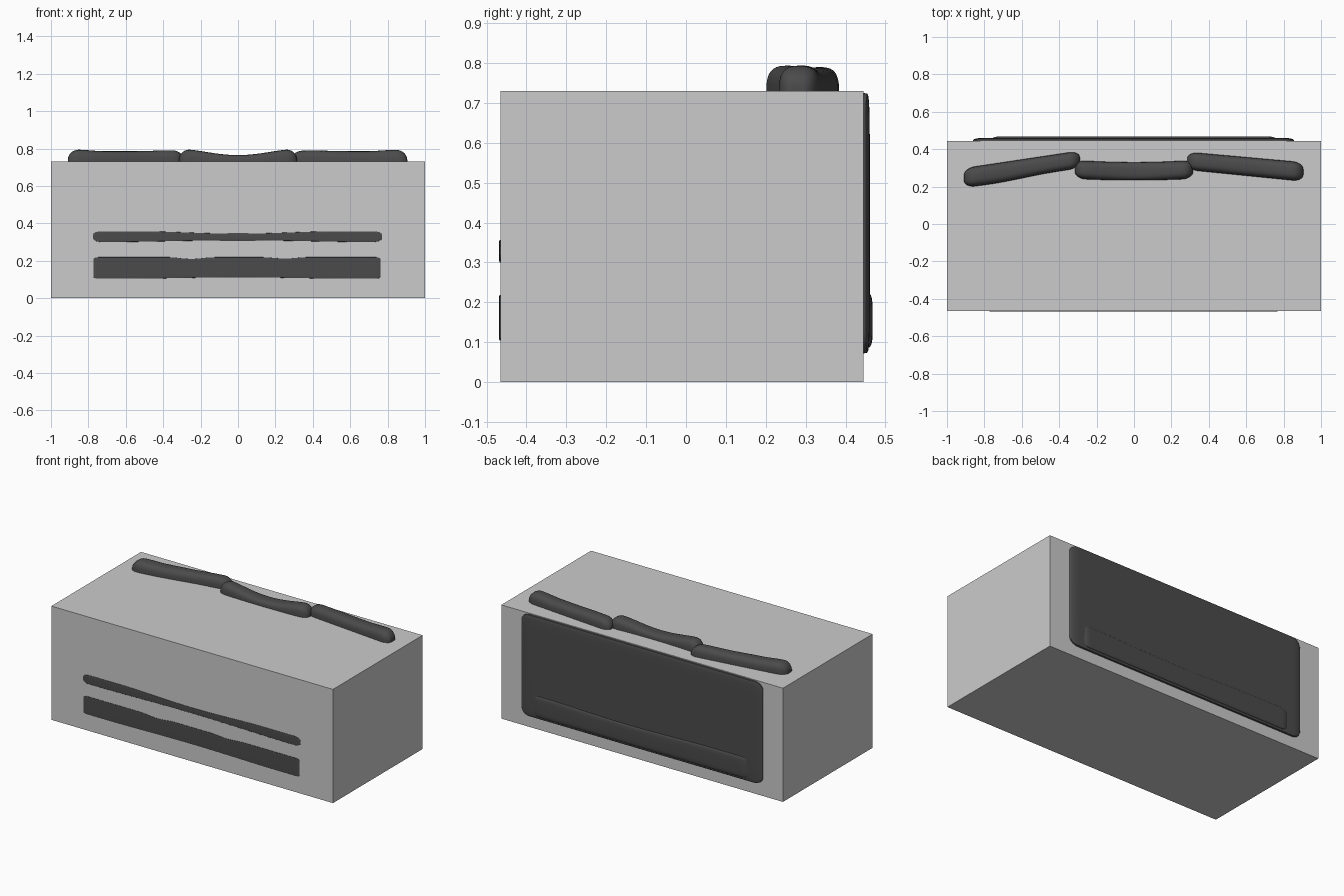
import bpy, bmesh
from math import sin, cos, pi, copysign

cube = bpy.data.objects.get("Cube")
if cube:
    bpy.data.objects.remove(cube)


def material(name, value):
    m = bpy.data.materials.new(name)
    m.use_nodes = True
    colour = (value, value, value, 1)
    m.diffuse_color = colour
    m.node_tree.nodes["Principled BSDF"].inputs["Base Color"].default_value = colour
    return m


LIGHT = material("light grey", 0.6)
DARK = material("charcoal", 0.07)


def finish(name, bm, mat):
    bmesh.ops.recalc_face_normals(bm, faces=bm.faces[:])
    mesh = bpy.data.meshes.new(name)
    bm.to_mesh(mesh)
    bm.free()
    mesh.materials.append(mat)
    obj = bpy.data.objects.new(name, mesh)
    bpy.context.collection.objects.link(obj)
    return obj


def power(v, p):
    return copysign(abs(v) ** p, v)


def pad(name, u0, u1, lower, upper, height, place, round_end=0.05, tip=0.3, square=0.5):
    """Low domed cushion swept along u; lower, upper and height are functions of u.
    place turns (u, v, height) into a point; square shapes the cross-section."""
    bm = bmesh.new()
    rings, steps, arc = [], 64, 16
    for i in range(steps + 1):
        u = (u0 + u1) / 2 - (u1 - u0) / 2 * cos(pi * i / steps)
        # rounded ends
        e = min(1, max(0, 1 - min(u - u0, u1 - u) / round_end))
        k = (1 - e * e) ** 0.5
        mid, half = (lower(u) + upper(u)) / 2, (upper(u) - lower(u)) / 2
        half *= tip + (1 - tip) * k
        h = height(u) * (0.15 + 0.85 * k)
        ring = []
        for j in range(arc + 1):
            a = pi * j / arc
            v = mid + half * power(cos(a), square)
            ring.append(bm.verts.new(place(u, v, h * abs(sin(a)) ** square)))
        rings.append(ring)
    for r, s in zip(rings, rings[1:]):
        for j in range(arc + 1):
            n = (j + 1) % (arc + 1)
            bm.faces.new((r[j], r[n], s[n], s[j]))
    bm.faces.new(rings[0])
    bm.faces.new(rings[-1])
    obj = finish(name, bm, DARK)
    bpy.context.view_layer.objects.active = obj
    obj.select_set(True)
    bpy.ops.object.shade_smooth_by_angle(angle=0.7)
    obj.select_set(False)


# main box
FRONT, BACK, TOP = -0.465, 0.445, 0.73
bm = bmesh.new()
bmesh.ops.create_cube(bm, size=2)
for v in bm.verts:
    v.co.y = BACK if v.co.y > 0 else FRONT
    v.co.z = TOP if v.co.z > 0 else 0
finish("body", bm, LIGHT)


def on_top(u, v, h):
    return (u, v, TOP + h)


def on_front(u, v, h):
    return (u, FRONT - h, v)


def on_back(u, v, h):
    return (u, BACK + h, v)


def bump(u, centre, width):
    return max(0, 1 - ((u - centre) / width) ** 2) ** 2


# three soft rolls along the top, near the back
pad("top_roll_right", -0.91, -0.29,
    lambda u: 0.25 + 0.16 * (u + 0.6) - 0.01 * bump(u, -0.75, 0.3),
    lambda u: 0.345 + 0.15 * (u + 0.6),
    lambda u: 0.056 + 0.008 * bump(u, -0.87, 0.15) + 0.004 * bump(u, -0.35, 0.2),
    on_top, 0.06, 0.25, 0.7)
pad("top_roll_middle", -0.315, 0.315,
    lambda u: 0.234 + 0.08 * u * u,
    lambda u: 0.33 + 0.12 * u * u,
    lambda u: 0.066 - 0.031 * bump(u, 0, 0.3),
    on_top, 0.06, 0.3, 0.7)
pad("top_roll_left", 0.285, 0.905,
    lambda u: 0.258 - 0.1 * (u - 0.6),
    lambda u: 0.357 - 0.09 * (u - 0.6),
    lambda u: 0.056 + 0.007 * bump(u, 0.85, 0.15) + 0.003 * bump(u, 0.4, 0.2),
    on_top, 0.06, 0.3, 0.7)

# two shallow strips on the front
pad("front_upper_strip", -0.775, 0.77,
    lambda u: 0.3 + 0.009 * bump(u, 0, 0.7),
    lambda u: 0.357 - 0.012 * bump(u, 0, 0.5),
    lambda u: 0.004, on_front, 0.05, 0.3, 0.45)
pad("front_lower_strip", -0.772, 0.762,
    lambda u: 0.104 + 0.007 * bump(u, 0, 0.6),
    lambda u: 0.219 - 0.009 * bump(u, -0.25, 0.12) - 0.007 * bump(u, 0.25, 0.12),
    lambda u: 0.004, on_front, 0.03, 0.85, 0.3)

# large back panel with a raised bar along its lower edge
pad("back_panel", -0.86, 0.855,
    lambda u: 0.072, lambda u: 0.725,
    lambda u: 0.016, on_back, 0.06, 0.85, 0.3)
pad("back_lower_bar", -0.765, 0.765,
    lambda u: 0.085, lambda u: 0.225 - 0.012 * bump(u, 0.1, 0.6),
    lambda u: 0.023, on_back, 0.05, 0.6, 0.45)
